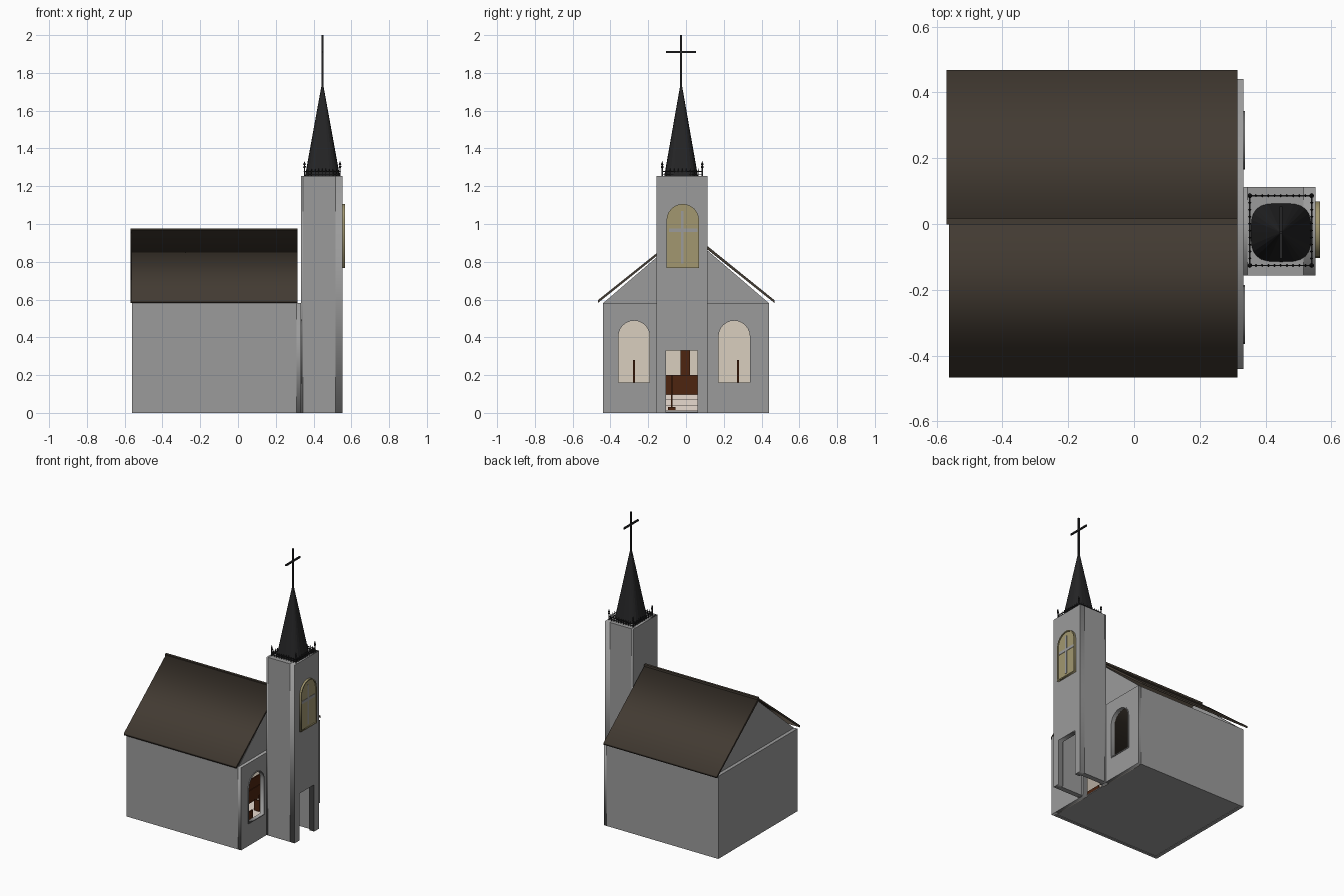
import bpy, bmesh, math
from mathutils import Matrix, Vector

if "Cube" in bpy.data.objects:
    bpy.data.objects.remove(bpy.data.objects["Cube"])


def mat(name, r, g, b):
    m = bpy.data.materials.new(name)
    m.diffuse_color = (r, g, b, 1)
    m.use_nodes = True
    m.node_tree.nodes["Principled BSDF"].inputs["Base Color"].default_value = m.diffuse_color
    return m


GRAY = mat("gray_plaster", 0.33, 0.33, 0.33)
ROOF = mat("brown_shingle", 0.055, 0.043, 0.032)
BLACK = mat("black_iron", 0.018, 0.018, 0.019)
GLASS = mat("yellow_glass", 0.36, 0.31, 0.16)
BEIGE = mat("beige_interior", 0.70, 0.62, 0.52)
WOOD = mat("red_brown_wood", 0.075, 0.018, 0.005)
STEP = mat("pale_stone", 0.80, 0.70, 0.62)


def finish(name, bm, material, matrix=None):
    if matrix is not None:
        bm.transform(matrix)
    bmesh.ops.recalc_face_normals(bm, faces=bm.faces)
    me = bpy.data.meshes.new(name)
    bm.to_mesh(me)
    bm.free()
    me.materials.append(material)
    ob = bpy.data.objects.new(name, me)
    bpy.context.collection.objects.link(ob)
    return ob


def add_box(bm, x0, x1, y0, y1, z0, z1):
    m = Matrix.Translation(((x0 + x1) / 2, (y0 + y1) / 2, (z0 + z1) / 2))
    m = m @ Matrix.Diagonal((x1 - x0, y1 - y0, z1 - z0, 1))
    bmesh.ops.create_cube(bm, size=1, matrix=m)


def boxes(name, material, *dims):
    bm = bmesh.new()
    for d in dims:
        add_box(bm, *d)
    return finish(name, bm, material)


# Flat (y, z) outlines with holes, extruded from x0 to x1
TO_YZ = Matrix(((0, 0, 1, 0), (1, 0, 0, 0), (0, 1, 0, 0), (0, 0, 0, 1)))


def plate(name, material, loops, x0, x1):
    cu = bpy.data.curves.new(name + "_outline", 'CURVE')
    cu.dimensions = '2D'
    cu.fill_mode = 'BOTH'
    cu.extrude = (x1 - x0) / 2
    for pts in loops:
        sp = cu.splines.new('POLY')
        sp.points.add(len(pts) - 1)
        for p, (a, b) in zip(sp.points, pts):
            p.co = (a, b, 0, 1)
        sp.use_cyclic_u = True
    tmp = bpy.data.objects.new("outline", cu)
    bpy.context.collection.objects.link(tmp)
    dg = bpy.context.evaluated_depsgraph_get()
    me = bpy.data.meshes.new_from_object(tmp.evaluated_get(dg))
    bm = bmesh.new()
    bm.from_mesh(me)
    bpy.data.objects.remove(tmp)
    bpy.data.meshes.remove(me)
    bpy.data.curves.remove(cu)
    bmesh.ops.remove_doubles(bm, verts=bm.verts, dist=1e-5)
    return finish(name, bm, material, Matrix.Translation(((x0 + x1) / 2, 0, 0)) @ TO_YZ)


def arch(yc, half, z0, z1, n=12):
    zs = z1 - half
    pts = [(yc - half, z0), (yc + half, z0)]
    return pts + [(yc + half * math.cos(math.pi * i / n), zs + half * math.sin(math.pi * i / n))
                  for i in range(n + 1)]


def door_wall(y0, y1, z1):
    return [(y0, 0), (-.105, 0), (-.105, .33), (.06, .33), (.06, 0), (y1, 0), (y1, z1), (y0, z1)]


# Nave walls, with two arched openings and a doorway at the +x end
WIN = [arch(-.275, .085, .16, .49), arch(.255, .085, .16, .49)]
plate("entrance_wall", GRAY, [door_wall(-.44, .44, .582)] + WIN, .31, .333)
plate("entrance_wall_lining", BEIGE, [door_wall(-.415, .415, .58)] + WIN, .306, .31)
boxes("nave_walls", GRAY, (-.56, -.535, -.44, .44, 0, .582),
      (-.535, .31, -.44, -.419, 0, .582), (-.535, .31, .419, .44, 0, .582))
boxes("nave_lining", BEIGE, (-.535, -.531, -.419, .419, .01, .58),
      (-.531, .306, -.419, -.415, .01, .58), (-.531, .306, .415, .419, .01, .58))
boxes("floor_slab", GRAY, (-.535, .31, -.419, .419, .003, .010))
boxes("floor_finish", STEP, (-.531, .306, -.415, .415, .010, .014))
for i, yc in enumerate((-.275, .255)):
    plate(f"nave_window_frame_{i}", GRAY,
          [arch(yc, .089, .156, .494), arch(yc, .083, .162, .488)], .331, .338)

# Recessed gables and roof slopes
GABLE = [(-.44, .58), (.44, .58), (0, .957)]
plate("front_gable", GRAY, [GABLE], .29, .310)
plate("back_gable", GRAY, [GABLE], -.535, -.515)
plate("roof_slope_back", ROOF, [[(.468, .582), (.468, .597), (0, .975), (0, .955)]], -.57, .315)
plate("roof_slope_front", ROOF, [[(-.466, .582), (-.466, .597), (0, .970), (0, .955)]], -.563, .315)
boxes("roof_ridge", ROOF, (-.57, .315, -.001, .016, .958, .976))

# Hollow tower with a doorway through front and back
plate("tower_front", GRAY, [door_wall(-.157, .113, 1.255)], .515, .552)
plate("tower_back", GRAY, [door_wall(-.157, .113, 1.255)], .333, .345)
boxes("tower_sides", GRAY, (.345, .515, -.157, -.12, 0, 1.255), (.345, .515, .076, .113, 0, 1.255),
      (.345, .515, -.12, .076, 1.235, 1.255))

# Tower window
plate("tower_window_glass", GLASS, [arch(-.017, .080, .772, 1.10)], .552, .560)
plate("tower_window_frame", GLASS,
      [arch(-.017, .086, .766, 1.106), arch(-.017, .079, .774, 1.098)], .552, .566)
boxes("tower_window_bars", GRAY, (.559, .5625, -.09, .06, .957, .977),
      (.559, .5625, -.027, -.012, .79, 1.07))

# Spire on a rounded-square base
CX, CY = .447, -.026
bm = bmesh.new()
ring = []
for i in range(24):
    a = 2 * math.pi * i / 24
    c, s = math.cos(a), math.sin(a)
    ring.append(bm.verts.new((CX + .092 * math.copysign(abs(c) ** .62, c),
                              CY + .089 * math.copysign(abs(s) ** .62, s), 1.255)))
tip = bm.verts.new((CX, CY, 1.76))
bm.faces.new(ring)
for i in range(24):
    bm.faces.new((ring[i], ring[(i + 1) % 24], tip))
finish("spire", bm, BLACK)
boxes("spire_cross", BLACK, (CX - .005, CX + .005, CY - .005, CY + .005, 1.72, 2.0),
      (CX - .005, CX + .005, CY - .079, CY + .079, 1.906, 1.917))

# Iron railing around the tower top
X0, X1, Y0, Y1 = .352, .540, -.126, .086
bm = bmesh.new()
for z in (1.262, 1.276):
    for y in (Y0, Y1):
        add_box(bm, X0, X1, y - .002, y + .002, z, z + .004)
    for x in (X0, X1):
        add_box(bm, x - .002, x + .002, Y0, Y1, z, z + .004)


def spike(x, y, r, z1):
    add_box(bm, x - r * .5, x + r * .5, y - r * .5, y + r * .5, 1.255, z1 - .012)
    bmesh.ops.create_cone(bm, segments=4, radius1=r * 1.3, radius2=0, depth=.02, cap_ends=True,
                          matrix=Matrix.Translation((x, y, z1 - .01)))


for i in range(1, 10):
    for y in (Y0, Y1):
        spike(X0 + (X1 - X0) * i / 10, y, .004, 1.294)
    for x in (X0, X1):
        spike(x, Y0 + (Y1 - Y0) * i / 10, .004, 1.294)
for x in (X0, X1):
    for y in (Y0, Y1):
        spike(x, y, .006, 1.333)
        bmesh.ops.create_icosphere(bm, subdivisions=1, radius=.008,
                                   matrix=Matrix.Translation((x, y, 1.302)))
finish("tower_railing", bm, BLACK)

# Pews: two columns of benches with seat, back and ends
bm = bmesh.new()
for i in range(5):
    x = -.20 + i * .09
    for y0, y1 in ((-.38, -.12), (.08, .38)):
        add_box(bm, x, x + .035, y0, y1, .06, .07)
        add_box(bm, x + .033, x + .041, y0, y1, .04, .13)
        for y in (y0, y1 - .01):
            add_box(bm, x - .002, x + .042, y, y + .01, .005, .09)
finish("pews", bm, WOOD)

# Altar steps, altar, wall cross and candle stands
boxes("altar_steps", STEP, *[(-.531, -.30 - .03 * i, -.32 + .03 * i, .32 - .03 * i, .014 + .028 * i, .042 + .028 * i)
                             for i in range(3)])
boxes("altar", WOOD, (-.47, -.41, -.15, .12, .098, .19), (-.475, -.405, -.16, .13, .19, .20))
boxes("wall_cross", WOOD, (-.531, -.521, -.03, .02, .18, .50), (-.531, -.521, -.10, .09, .38, .42))
boxes("candle_stands", WOOD, *[(-.46, -.45, y - .005, y + .005, .014, .28) for y in (-.275, .275)],
      (-.28, -.272, -.079, -.071, .014, .20), (-.295, -.257, -.094, -.056, .014, .03))
